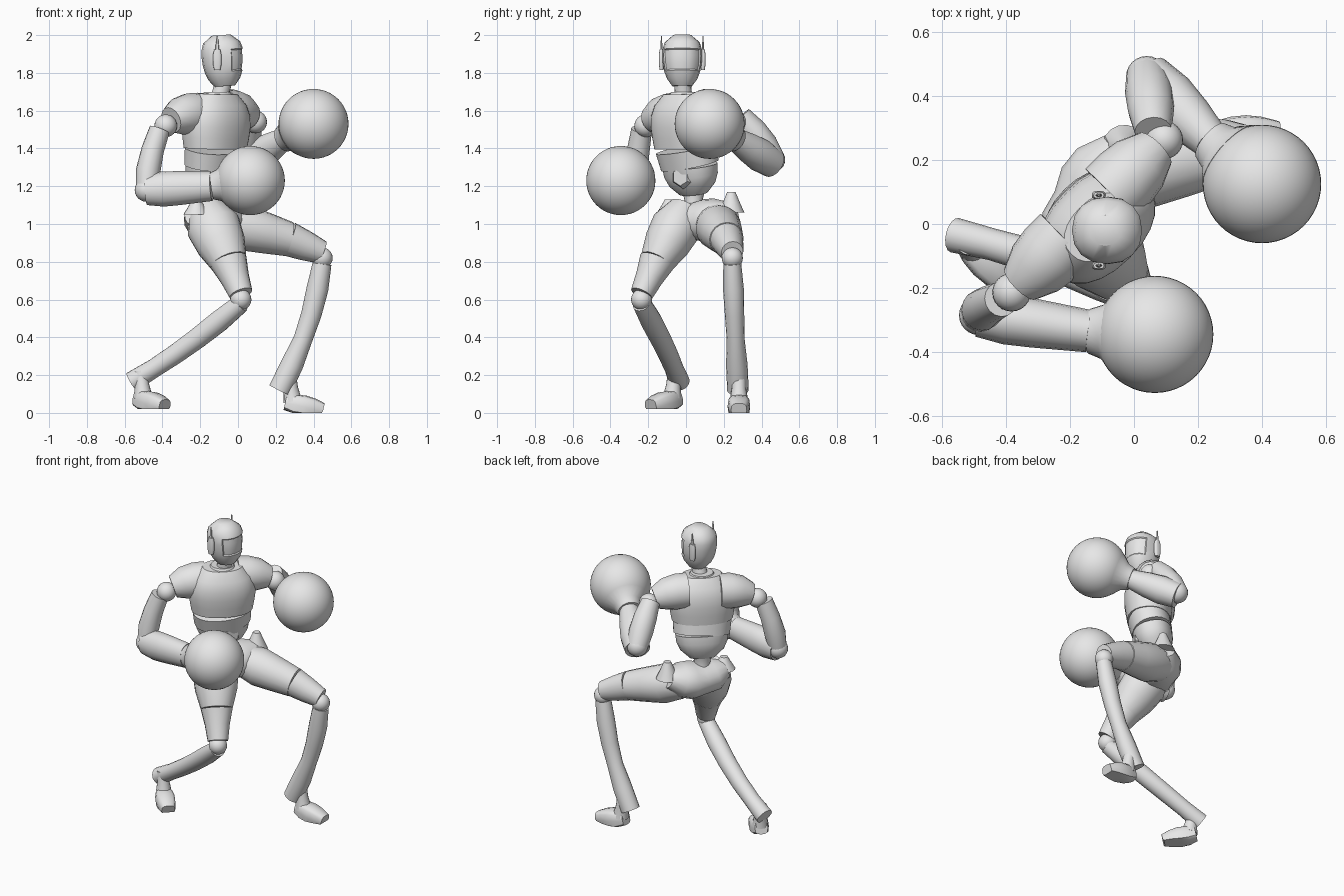
import bpy, bmesh, math
from mathutils import Vector

cube = bpy.data.objects.get("Cube")
if cube:
    bpy.data.objects.remove(cube, do_unlink=True)

grey = bpy.data.materials.new("plain_grey")
grey.use_nodes = True
grey.diffuse_color = (.8, .8, .8, 1)
grey.node_tree.nodes["Principled BSDF"].inputs["Base Color"].default_value = grey.diffuse_color

ALONG_X, ALONG_Y, UP = Vector((1, 0, 0)), Vector((0, 1, 0)), Vector((0, 0, 1))
ACROSS = Vector((.7, .7, 0))          # from right shoulder to left shoulder
CHEST_FRONT = Vector((.7, -.7, 0))    # way the chest faces
HIP_FRONT = Vector((.9, -.5, 0))      # way the pelvis faces


def finish(name, bm):
    """Turn a bmesh into a smooth object with sharp creases."""
    bmesh.ops.recalc_face_normals(bm, faces=bm.faces)
    mesh = bpy.data.meshes.new(name)
    bm.to_mesh(mesh)
    bm.free()
    mesh.materials.append(grey)
    obj = bpy.data.objects.new(name, mesh)
    bpy.context.scene.collection.objects.link(obj)
    bpy.ops.object.select_all(action='DESELECT')
    obj.select_set(True)
    bpy.context.view_layer.objects.active = obj
    bpy.ops.object.shade_smooth_by_angle(angle=math.radians(40))
    return obj


def limb_mesh(start, end, radii, ref, flat=1, sides=16, bow=Vector(), box=1):
    """Evenly spaced oval rings from start to end; radii lie along ref, flat scales the other axis."""
    bm = bmesh.new()
    start, end = Vector(start), Vector(end)
    steps = len(radii) - 1
    rings = []
    for i, radius in enumerate(radii):
        t = i / steps
        centre = start.lerp(end, t) + bow * math.sin(math.pi * t)
        tangent = (end - start + bow * math.pi * math.cos(math.pi * t)).normalized()
        u = (ref - tangent * ref.dot(tangent)).normalized()
        v = tangent.cross(u) * flat
        ring = []
        for k in range(sides):
            angle = math.tau * k / sides
            c, s = (math.copysign(abs(w) ** box, w) for w in (math.cos(angle), math.sin(angle)))
            ring.append(bm.verts.new(centre + (u * c + v * s) * radius))
        rings.append(ring)
    for low, high in zip(rings, rings[1:]):
        for k in range(sides):
            bm.faces.new((low[k - 1], low[k], high[k], high[k - 1]))
    bm.faces.new(rings[0])
    bm.faces.new(rings[-1])
    bmesh.ops.recalc_face_normals(bm, faces=bm.faces)
    return bm


def limb(name, start, end, radii, ref=UP, **shape):
    return finish(name, limb_mesh(start, end, radii, ref, **shape))


def ball(name, centre, radius, detail=12):
    bm = bmesh.new()
    bmesh.ops.create_uvsphere(bm, u_segments=detail * 2, v_segments=detail, radius=radius)
    bmesh.ops.translate(bm, verts=bm.verts, vec=Vector(centre))
    return finish(name, bm)


def foot(name, heel, direction, sole):
    """Tapering wedge, flat underneath, with an ankle rising from the heel end."""
    length = direction.normalized() * .2
    across = UP.cross(length)
    bm = limb_mesh(heel + UP * .055, heel + length + UP * .01, (.04, .055, .06, .055, .042),
                   across, sides=12, box=.6)
    for vert in bm.verts:
        vert.co.z = max(vert.co.z, sole)
    finish(name, bm)
    ankle = heel + length * .2
    limb(name + "_ankle", ankle + UP * .06, ankle - length * .1 + UP * .2, (.05, .038, .038), across)


def glove(side, wrist, centre, radius):
    """Round mitt with a cuff that spreads into it."""
    wrist, centre = Vector(wrist), Vector(centre)
    limb(side + "_glove_cuff", wrist, wrist.lerp(centre, .4), (.07, .085, .13), sides=24)
    ball(side + "_glove", centre, radius, detail=24)


# Head with a recessed visor
skull, crown = Vector((-.07, -.02, 1.73)), Vector((-.09, -.02, 2))
head = limb_mesh(skull, crown, (.055, .085, .1, .108, .111, .11, .098, .05), ALONG_X, flat=.95, box=.9)
visor = [f for f in head.faces if f.normal.x > .45 and 1.8 < f.calc_center_median().z < 1.93]
bmesh.ops.inset_region(head, faces=visor, thickness=.006, depth=-.006)
finish("head", head)

# Ear pods and aerials
for side, sign in (("left", 1), ("right", -1)):
    ear = crown + ALONG_Y * sign * .11 - UP * .185 - ALONG_X * .02
    tip = ear + UP * .11
    limb(side + "_ear_pod", ear, tip, (.016, .022, .022, .022, .016), ALONG_X, flat=.6, box=.7)
    limb(side + "_aerial", tip, tip + UP * .07, (.01, .004), ALONG_X, flat=.6, sides=8)

# Neck and torso
belly, ribs = Vector((-.15, .04, 1.16)), Vector((-.13, .02, 1.31))
chest, throat = Vector((-.12, 0, 1.4)), Vector((-.11, -.01, 1.69))
limb("neck", throat - UP * .07, skull + UP * .05, (.06, .045, .045), ALONG_X)
limb("collar", throat - UP * .02, throat + UP * .01, (.085, .07), CHEST_FRONT, sides=20)
torso = dict(ref=CHEST_FRONT, sides=24, box=.9)
limb("chest", chest, throat, (.133, .14, .145, .142, .125, .085), flat=1.42, **torso)
limb("rib_band", ribs, chest, (.124, .13), flat=1.4, **torso)
limb("abdomen", belly, ribs, (.06, .1, .117, .121), flat=1.35, **torso)

# Waist, hexagonal belly plate and pelvis
limb("waist", belly - UP * .12, belly + UP * .02, (.07, .045, .06), ALONG_X)
plate = belly + HIP_FRONT * .13 + UP * .09
limb("belly_plate", plate - HIP_FRONT * .02, plate + HIP_FRONT * .01, (.065, .06, .048), sides=6)
right_crest, left_crest = Vector((-.22, -.09, 1.05)), Vector((-.03, .24, 1.06))
limb("pelvis", right_crest, left_crest, (.06, .1, .1, .115, .105, .06), flat=1.2, bow=UP * -.04)
for side, crest, height in (("left", left_crest, .11), ("right", right_crest, .08)):
    limb(side + "_hip_crest", crest, crest + UP * height, (.07, .045, .022), HIP_FRONT)

# Shoulder sleeves and joints
for side, sign, height in (("left", 1, .205), ("right", -1, .185)):
    root = chest + ACROSS * sign * .1 - CHEST_FRONT * .035 + UP * height
    tip = root + ACROSS * sign * .2 - UP * .035
    limb(side + "_shoulder", root, tip, (.11, .11, .1, .07), bow=UP * .01)
    ball(side + "_shoulder_joint", tip + ACROSS * sign * .04 - UP * .03, .06)

# Right arm, held low
right_elbow, right_wrist = Vector((-.485, -.285, 1.18)), Vector((-.14, -.335, 1.2))
limb("right_upper_arm", (-.415, -.235, 1.5), right_elbow, (.055, .06, .065, .055), ALONG_X, bow=ALONG_X * -.015)
ball("right_elbow_joint", right_elbow, .062)
limb("right_forearm", right_elbow, right_wrist, (.08, .093, .09, .084, .078), flat=.85)
glove("right", right_wrist, (.065, -.345, 1.23), .183)

# Left arm, raised guard
left_elbow, left_wrist = Vector((.04, .46, 1.34)), Vector((.24, .26, 1.45))
limb("left_upper_arm", (.06, .29, 1.57), left_elbow, (.058, .072, .075, .065), ALONG_X, bow=ALONG_Y * .01)
ball("left_elbow_joint", left_elbow, .065)
limb("left_forearm", left_elbow - UP * .02, left_wrist, (.078, .088, .078, .06))
glove("left", left_wrist, (.4, .125, 1.53), .185)

# Legs: thigh, overlapping knee sleeve, knee joint, flared shin
right_knee, left_knee = Vector((.015, -.235, .6)), Vector((.445, .245, .82))
right_sleeve, left_sleeve = Vector((-.05, -.155, .8)), Vector((.27, .215, .92))
limb("right_thigh", (-.17, 0, 1.08), right_sleeve, (.1, .145, .132, .1), ALONG_X, flat=.92)
limb("left_thigh", (-.08, .15, 1.01), left_sleeve, (.1, .122, .108, .092))
limb("right_knee_sleeve", right_sleeve, right_knee + UP * .03, (.1, .078, .064), ALONG_X, flat=.95)
limb("left_knee_sleeve", left_sleeve, left_knee + UP * .03, (.092, .08, .062), flat=.95)
ball("right_knee_joint", right_knee, .056)
ball("left_knee_joint", left_knee, .056)
limb("right_shin", right_knee - UP * .02, (-.56, -.035, .165), (.05, .058, .056, .053, .05, .055),
     bow=Vector((0, .02, -.02)))
limb("left_shin", left_knee - UP * .03, (.22, .275, .12), (.05, .058, .054, .05, .06, .06),
     ALONG_X, flat=.95, bow=ALONG_X * .035)

# Feet
foot("right_foot", Vector((-.53, -.045, .02)), CHEST_FRONT, .02)
foot("left_foot", Vector((.25, .28, 0)), ALONG_X, 0)
